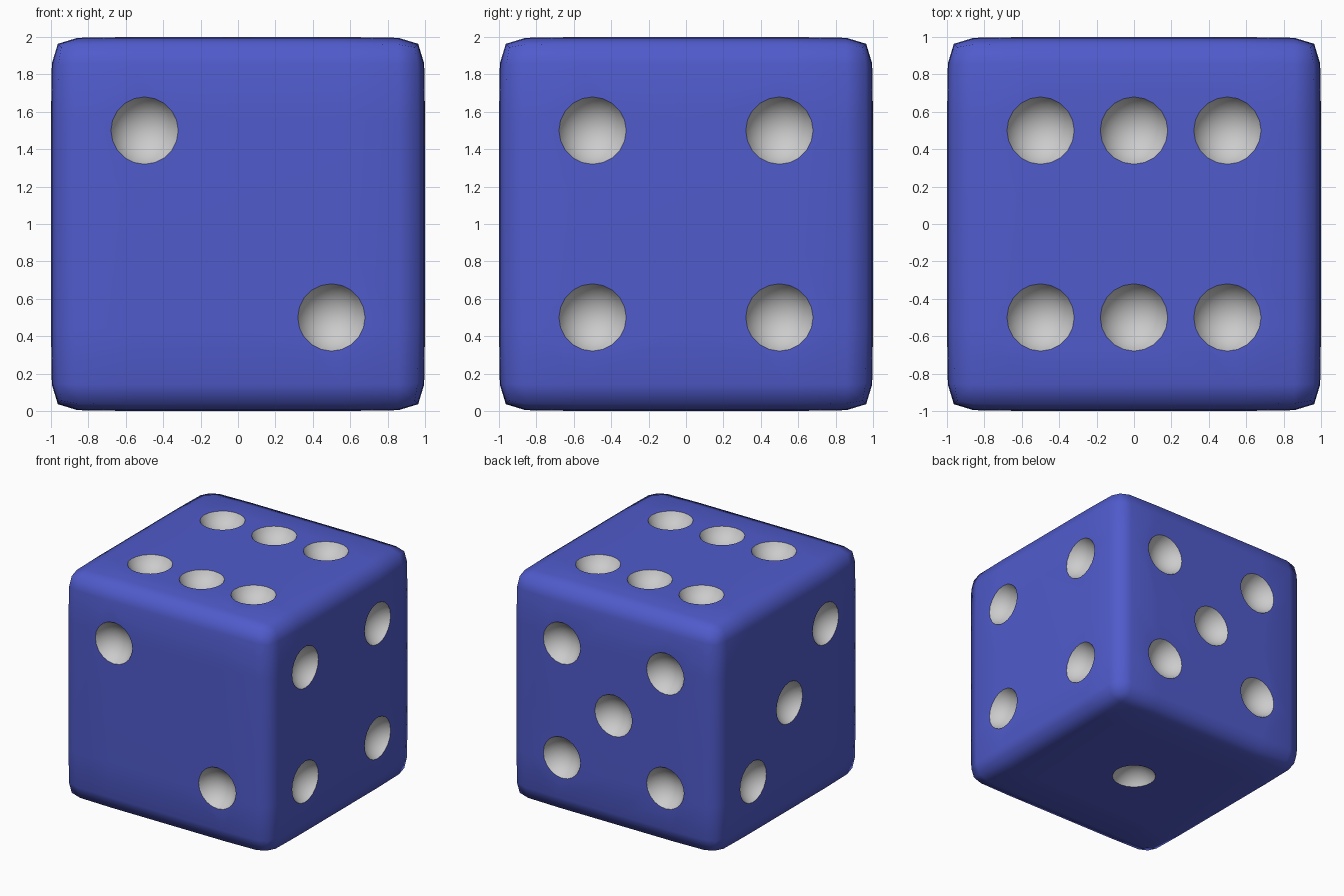
import bpy, bmesh
from mathutils import Vector

if "Cube" in bpy.data.objects:
    bpy.data.objects.remove(bpy.data.objects["Cube"])

LOOP = 0.78      # support loop position that controls edge rounding
PIP_R = 0.2      # pip sphere radius
PIP_OUT = 1.085  # pip sphere centre distance from die centre


def material(name, rgb):
    m = bpy.data.materials.new(name)
    m.diffuse_color = (*rgb, 1)
    m.use_nodes = True
    m.node_tree.nodes["Principled BSDF"].inputs["Base Color"].default_value = m.diffuse_color
    return m


mats = [material("blue", (0.08, 0.105, 0.6)), material("pip_grey", (0.8, 0.8, 0.8))]


def add_object(name, bm):
    me = bpy.data.meshes.new(name)
    bm.to_mesh(me)
    bm.free()
    for m in mats:
        me.materials.append(m)
    ob = bpy.data.objects.new(name, me)
    ob.location.z = 1
    bpy.context.collection.objects.link(ob)
    return ob


# Die body: cube with support loops, rounded by subdivision
bm = bmesh.new()
bmesh.ops.create_cube(bm, size=2)
for axis in range(3):
    for side in (-LOOP, LOOP):
        n = Vector((0, 0, 0))
        n[axis] = 1
        bmesh.ops.bisect_plane(bm, geom=bm.verts[:] + bm.edges[:] + bm.faces[:],
                               plane_co=n * side, plane_no=n)
die = add_object("die", bm)
die.modifiers.new("round", 'SUBSURF').levels = 1
die.modifiers["round"].render_levels = 1

# Pip layouts: face normal, then the two in-face directions
h = 0.5
four = [(-h, -h), (h, -h), (-h, h), (h, h)]
X, Y, Z = Vector((1, 0, 0)), Vector((0, 1, 0)), Vector((0, 0, 1))
faces = [
    (-Y, X, Z, [(-h, h), (h, -h)]),           # front: two
    (X, Y, Z, four),                          # right: four
    (Z, X, Y, four + [(0, -h), (0, h)]),      # top: six
    (Y, X, Z, four + [(0, 0)]),               # back: five
    (-X, Y, Z, [(-h, h), (0, 0), (h, -h)]),   # left: three
    (-Z, X, Y, [(0, 0)]),                     # bottom: one
]

# Pip cutter: one sphere per pip, pole along the face normal
bm = bmesh.new()
for n, u, v, spots in faces:
    rot = Z.rotation_difference(n).to_matrix().to_4x4()
    for a, b in spots:
        rot.translation = n * PIP_OUT + u * a + v * b
        bmesh.ops.create_uvsphere(bm, u_segments=20, v_segments=16,
                                  radius=PIP_R, matrix=rot)
for f in bm.faces:
    f.material_index = 1
cutter = add_object("pip_cutter", bm)
cutter.hide_render = True

cut = die.modifiers.new("pips", 'BOOLEAN')
cut.operation = 'DIFFERENCE'
cut.solver = 'EXACT'
cut.object = cutter

# Apply the modifiers and remove the cutter
bpy.context.view_layer.update()
deps = bpy.context.evaluated_depsgraph_get()
mesh = bpy.data.meshes.new_from_object(die.evaluated_get(deps))
die.modifiers.clear()
die.data = mesh
bpy.data.objects.remove(cutter)

# Smooth shading with crisp pip rims
bm = bmesh.new()
bm.from_mesh(mesh)
for f in bm.faces:
    f.smooth = True
for e in bm.edges:
    e.smooth = len({f.material_index for f in e.link_faces}) == 1
bm.to_mesh(mesh)
bm.free()
